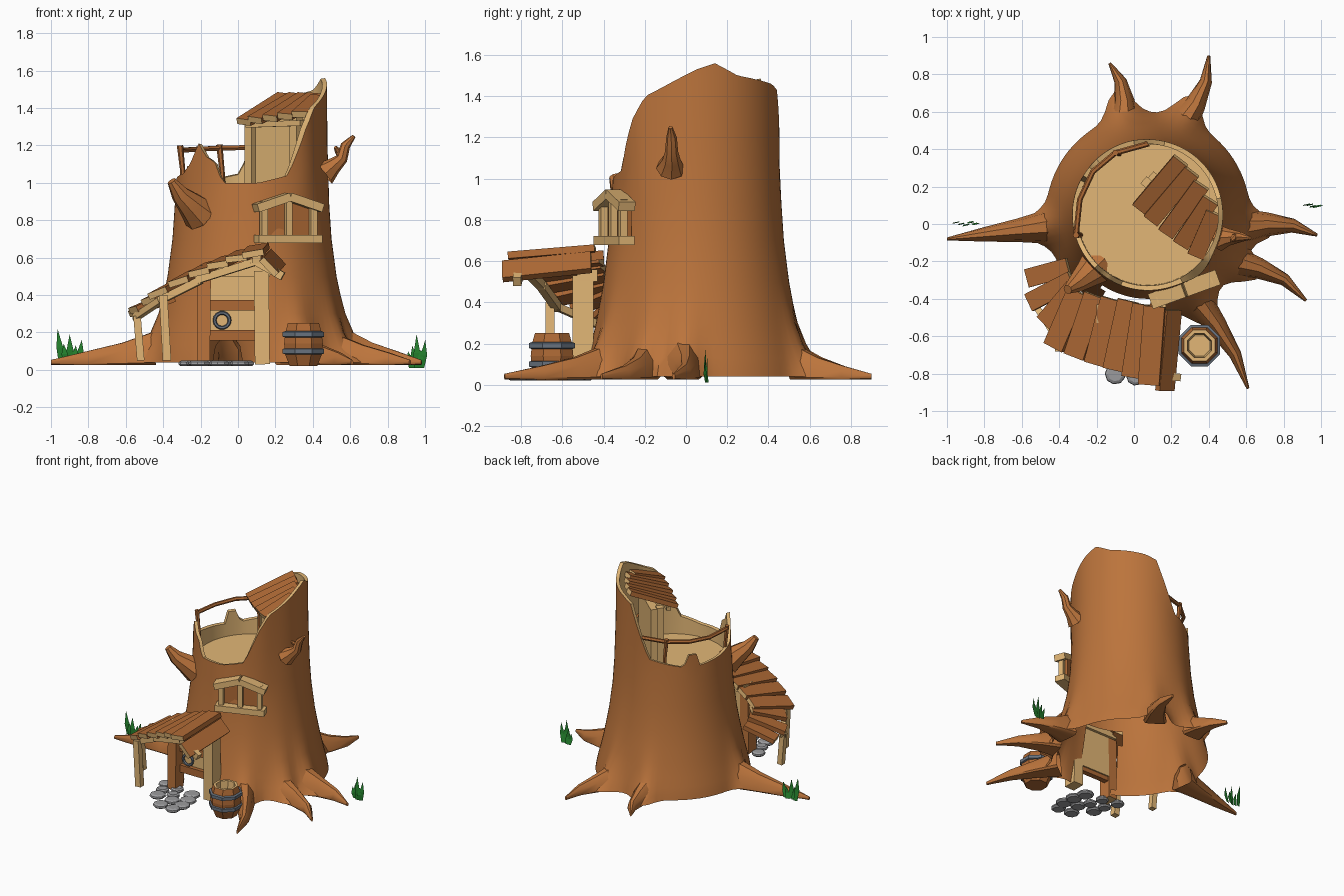
import bpy, bmesh, math, random
from mathutils import Vector as V

if "Cube" in bpy.data.objects:
    bpy.data.objects.remove(bpy.data.objects["Cube"])
random.seed(4)

def mat(name, c):
    m = bpy.data.materials.new(name)
    m.diffuse_color = (*c, 1)
    m.use_nodes = True
    m.node_tree.nodes["Principled BSDF"].inputs["Base Color"].default_value = m.diffuse_color
    return m
BARK = mat("bark", (0.50, 0.175, 0.045))
PLANK = mat("plank", (0.42, 0.14, 0.035))
PALE = mat("pale_wood", (0.76, 0.47, 0.18))
STONE = mat("stone", (0.33, 0.33, 0.34))
IRON = mat("iron", (0.14, 0.17, 0.21))
GREEN = mat("grass", (0.02, 0.25, 0.03))

def finish(name, bm, mats, smooth=False, fix=True):
    if fix:
        bmesh.ops.recalc_face_normals(bm, faces=bm.faces)
    me = bpy.data.meshes.new(name)
    bm.to_mesh(me); bm.free()
    ob = bpy.data.objects.new(name, me)
    bpy.context.collection.objects.link(ob)
    for m in mats:
        me.materials.append(m)
    if smooth:
        bpy.context.view_layer.objects.active = ob
        ob.select_set(True)
        bpy.ops.object.shade_smooth_by_angle(angle=math.radians(40))
        ob.select_set(False)
    return ob

def beam(name, a, b, w, t, body=PLANK, ends=PALE, side=None):
    """Box from a to b, w wide along side, t thick, with cut end faces."""
    a, b = V(a), V(b)
    d = (b - a).normalized()
    s = V(side) if side else (d.cross(V((0, 0, 1))) if abs(d.z) < .95 else V((1, 0, 0)))
    s = (s - d * s.dot(d)).normalized()
    n = s.cross(d)
    bm = bmesh.new()
    rings = [[bm.verts.new(p + s * i * w / 2 + n * j * t / 2)
              for i, j in ((-1, -1), (1, -1), (1, 1), (-1, 1))] for p in (a, b)]
    for i in range(4):
        bm.faces.new((rings[0][i], rings[0][i-3], rings[1][i-3], rings[1][i]))
    for r in rings:
        bm.faces.new(r).material_index = 1
    return finish(name, bm, [body, ends])

def tube(name, pts, m=BARK, n=8, floor=None, squash=1.0):
    """Tapered limb through (x, y, z, radius) points."""
    bm = bmesh.new()
    rings = []
    P = [V(p[:3]) for p in pts]
    for i, p in enumerate(P):
        d = (P[min(i+1, len(P)-1)] - P[max(i-1, 0)]).normalized()
        s = d.cross(V((0, 0, 1)) if abs(d.z) < .95 else V((0, 1, 0))).normalized()
        u = s.cross(d)
        ring = []
        for k in range(n):
            a = 2 * math.pi * k / n
            q = p + (s * math.cos(a) * squash + u * math.sin(a)) * pts[i][3]
            if floor is not None:
                q.z = max(q.z, floor)
            ring.append(bm.verts.new(q))
        rings.append(ring)
    for r, q in zip(rings, rings[1:]):
        for k in range(n):
            bm.faces.new((r[k-1], r[k], q[k], q[k-1]))
    bm.faces.new(rings[-1])
    return finish(name, bm, [m], True)

def interp(table, x):
    for (x0, y0), (x1, y1) in zip(table, table[1:]):
        if x <= x1:
            return y0 + (y1 - y0) * max(0, x - x0) / (x1 - x0)
    return table[-1][1]

# Hollow trunk: ragged rim height by angle, flared foot with a lobe at each root
RIM = [(-135, 1.21), (-126, 1.13), (-120, 1.12), (-113, 1.0), (-85, 1.0), (-62, 1.04), (-47, 1.29), (-37, 1.4),
       (-25, 1.44), (0, 1.53), (13, 1.56), (30, 1.5), (65, 1.46), (77, 1.43), (87, 1.26), (100, 1.05), (136, 1.0),
       (140, 1.09), (149, 1.09), (153, 1.0), (180, 1.02), (205, 1.05), (215, 1.1), (225, 1.21)]
RAD = [(.04, .545), (.1, .535), (.2, .51), (.32, .483), (.5, .45), (.7, .425), (1, .405), (1.6, .40)]
TIPS = [(-.13, .86), (.4, .9), (.98, -.06), (.92, -.41), (.61, -.88), (-1, -.08)]
CX, CY, N = .075, .05, 90
ANG = [math.degrees(math.atan2(y - CY, x - CX)) for x, y in TIPS]
bm = bmesh.new()
cols = []
for k in range(N):
    a = -135 + 360 * k / N
    h = interp(RIM, a)
    def pt(z, inset=0):
        r = interp(RAD, z) - inset
        if not inset:
            g = max(math.exp(-(((a - g + 180) % 360 - 180) / 8.5) ** 2) for g in ANG)
            r += .14 * g * math.exp(-max(0, z - .04) / .12)
            r += .02 * math.exp(-((a + 48) / 14) ** 2) * min(1, max(0, z - .8) * 3)
        t = math.radians(a)
        return bm.verts.new((CX + r * math.cos(t), CY + r * math.sin(t), z))
    cols.append([pt(z) for z in (.04, .08, .13, .2, .3, .4, .5, .7, .88, .88 + (h - .88) / 2, h)]
                + [pt(h - .004, .025), pt(.9, .035)])
for k in range(N):
    p, q = cols[k-1], cols[k]
    for j in range(len(p) - 1):
        c = (p[j].co + q[j+1].co) / 2
        if c.y < 0 and -.17 < c.x < .11 and c.z < .5:
            continue                                   # doorway
        bm.faces.new((p[j], q[j], q[j+1], p[j+1])).material_index = int(j >= 10)
bm.faces.new([c[-1] for c in cols]).material_index = 1
finish("trunk", bm, [BARK, PALE], True, False)

# Roots
for i, (x, y) in enumerate(TIPS):
    t = math.radians(ANG[i])
    L = math.hypot(x - CX, y - CY)
    bend = (-.05, -.05, .05, .06, .04, 0)[i]
    def at(f):
        r, s = .53 + (L - .53) * f, t + bend * math.sin(math.pi * f)
        return CX + r * math.cos(s), CY + r * math.sin(s)
    big = .17 if i in (2, 5) else .15
    tube(f"root_{i}", [(*at(0), .04, big), (*at(.3), .035, big * .68), (*at(.65), .035, big * .4),
                       (x, y, .04, .014)], n=10, floor=.025, squash=.55)

# Broken branches
tube("left_branch", [(-.2, -.225, .83, .1), (-.25, -.27, .88, .075), (-.31, -.32, .94, .05), (-.355, -.35, 1.01, .025)])
tube("right_branch", [(.46, -.075, 1.05, .07), (.51, -.07, 1.09, .045), (.555, -.07, 1.13, .032), (.575, -.07, 1.2, .026), (.62, -.075, 1.25, .01)])
tube("right_twig", [(.55, -.07, 1.14, .022), (.535, -.07, 1.17, .018), (.52, -.09, 1.19, .01)], n=6)

# Porch roof planks fanning around the trunk: (back end, front end)
ROOF = [((-.35, -.23, .38), (-.57, -.29, .30)), ((-.33, -.30, .42), (-.56, -.42, .32)),
        ((-.32, -.34, .45), (-.48, -.53, .37)), ((-.30, -.36, .48), (-.43, -.66, .41)),
        ((-.21, -.38, .53), (-.32, -.71, .47)), ((-.12, -.40, .57), (-.21, -.75, .52)),
        ((-.03, -.41, .60), (-.11, -.78, .56)), ((.05, -.43, .63), (-.01, -.82, .595)),
        ((.11, -.44, .655), (.08, -.86, .62)), ((.205, -.46, .595), (.165, -.89, .55))]
for i, (b, f) in enumerate(ROOF):
    j = max(1, i)
    s = V(ROOF[j][1]) - V(ROOF[j-1][1])
    if i == 8:
        s = V((1, 0, .2))
    beam(f"porch_plank_{i}", b, f, .115 if i > 2 else .1, .034, side=s + V((0, 0, -.025)))
# Porch frame
beam("ridge_beam", (.11, -.4, .63), (.1, -.83, .59), .045, .045)
beam("gable_right", (.08, -.8, .59), (.24, -.82, .5), .04, .045, PALE)
beam("gable_left", (.1, -.8, .58), (-.22, -.7, .48), .04, .04, PALE)
beam("eave_beam", (-.2, -.7, .48), (-.42, -.62, .37), .04, .04, PALE)
beam("eave_beam_end", (-.4, -.63, .38), (-.55, -.4, .28), .035, .035, PALE)
beam("porch_post_a", (-.52, -.42, .05), (-.54, -.42, .29), .04, .04, PALE)
beam("porch_post_b", (-.38, -.66, .05), (-.4, -.66, .4), .045, .045, PALE)

# Door with frame, cross planks and ring
beam("door_jamb_right", (.13, -.5, .03), (.125, -.5, .53), .08, .1, PALE)
beam("door_jamb_left", (-.185, -.5, .03), (-.18, -.5, .5), .07, .1, BARK)
beam("door_lintel", (-.2, -.48, .53), (.17, -.48, .53), .1, .06, PALE)
beam("door_panel", (-.03, -.46, .19), (-.03, -.46, .52), .24, .02, PALE)
for z in (.185, .345):
    beam("door_plank", (-.15, -.48, z), (.09, -.48, z), .04, .055)
bpy.ops.mesh.primitive_torus_add(major_segments=14, minor_segments=6, major_radius=.04, minor_radius=.01,
                                 location=(-.085, -.49, .265), rotation=(math.pi / 2, 0, 0))
bpy.context.object.name = "door_ring"
bpy.context.object.data.materials.append(IRON)

# Bay window: along runs with the wall, out points away from it
mid, al, out = V((.265, -.34, 0)), V((.94, .34, 0)), V((.34, -.94, 0))
W = lambda u, o, z: mid + al * u + out * o + V((0, 0, z))
beam("window_sill", W(-.18, .01, .7), W(.18, .01, .7), .08, .045, PALE)
for u in (-.14, 0, .14):
    beam("window_post", W(u, .015, .72), W(u, .015, .9), .035, .035, PALE, side=al)
beam("window_back", W(0, -.02, .72), W(0, -.02, .89), .28, .02, PLANK, side=al)
for s in (-1, 1):
    beam("window_roof", W(.185 * s, .01, .865), W(0, .01, .925), .085, .045, PALE)

# Tower roof and wall inside the rim
UP = [((.25, .34), (.03, .08)), ((.31, .28), (.09, .02)), ((.36, .21), (.17, -.05)),
      ((.41, .13), (.25, -.11)), ((.43, .06), (.33, -.17))]
for i, (b, f) in enumerate(UP):
    beam(f"tower_plank_{i}", (*b, 1.465 - .01 * (i == 4)), (*f, 1.325 + .01 * i), .092, .034, side=(.75, -.62, -.12))
beam("tower_eave", (.05, .14, 1.31), (.34, -.1, 1.32), .03, .03, PALE)
beam("tower_wall", (.22, .14, .9), (.22, .14, 1.34), .36, .06, PALE, side=(.75, -.66, 0))
for x, y in ((.1, .25), (.34, .03)):
    beam("tower_post", (x - .03, y - .03, .9), (x - .03, y - .03, 1.35), .05, .05, PALE, side=(.75, -.66, 0))

# Railing
RAIL = [(-.31, -.06, 1.18), (-.29, .13, 1.175), (-.22, .28, 1.18), (-.1, .38, 1.185), (.08, .43, 1.19)]
tube("hand_rail", [(*p, .015) for p in RAIL], PLANK, 6)
for i in (0, 3):
    x, y, z = RAIL[i]
    tube("rail_post", [(x + .02, y, .9, .018), (x + .015, y, 1.06, .014), (x, y, z + .02, .017)], PLANK, 6)

# Eight-sided lathe for barrel, bands and stones
def lathe(name, prof, x, y, m, n=8, inner=None, start=99, caps=True):
    bm = bmesh.new()
    rings = [[bm.verts.new((x + r * math.cos(2 * math.pi * (k + .5) / n), y + r * math.sin(2 * math.pi * (k + .5) / n), z))
              for k in range(n)] for r, z in prof]
    for j in range(len(rings) - 1):
        for k in range(n):
            f = bm.faces.new((rings[j][k-1], rings[j][k], rings[j+1][k], rings[j+1][k-1]))
            f.material_index = int(j >= start)
    if caps:
        bm.faces.new(rings[0])
        bm.faces.new(rings[-1]).material_index = int(start < 99)
    return finish(name, bm, [m, inner or m])
lathe("barrel", [(.08, .02), (.105, .08), (.112, .14), (.105, .2), (.09, .25), (.07, .25), (.06, .15)], .35, -.65, PLANK, inner=PALE, start=4)
for z in (.1, .19):
    lathe("barrel_band", [(.105, z - .017), (.12, z - .012), (.12, z + .012), (.105, z + .017)], .35, -.65, IRON, caps=False)

# Flat stepping stones
for r in range(4):
    for c in range(3):
        if r == 3 and c == 0:
            continue
        s = random.uniform(.045, .062)
        x = -.26 + c * .12 + r * .03 + random.uniform(-.012, .012) - .05 * (r == 3)
        y = -.5 - r * .09 - c * .025 + random.uniform(-.01, .01)
        lathe("stone", [(s * .8, .02), (s, .03), (s * .95, .042), (s * .7, .05)], x, y, STONE, 9)

# Grass tufts
for gx, gy, gz, wide in ((-.9, 0, .04, .06), (.955, .095, .01, .035)):
    bm = bmesh.new()
    for i in range(5):
        u = -1 + i / 2
        x, y = gx + u * wide * .75, gy + random.uniform(-.012, .012)
        h = (.18, .1, .15, .09, .12)[i if gx < 0 else (i + 3) % 5]
        a, b, d, e, c = [bm.verts.new(p) for p in ((x - .014, y, gz), (x + .014, y + .006, gz),
                         (x + .02 + u * .01, y, gz + h * .45), (x - .016 + u * .01, y - .008, gz + h * .45),
                         (x + u * .02, y, gz + h))]
        bm.faces.new((a, b, d, e))
        bm.faces.new((e, d, c))
    finish("grass_tuft", bm, [GREEN])
